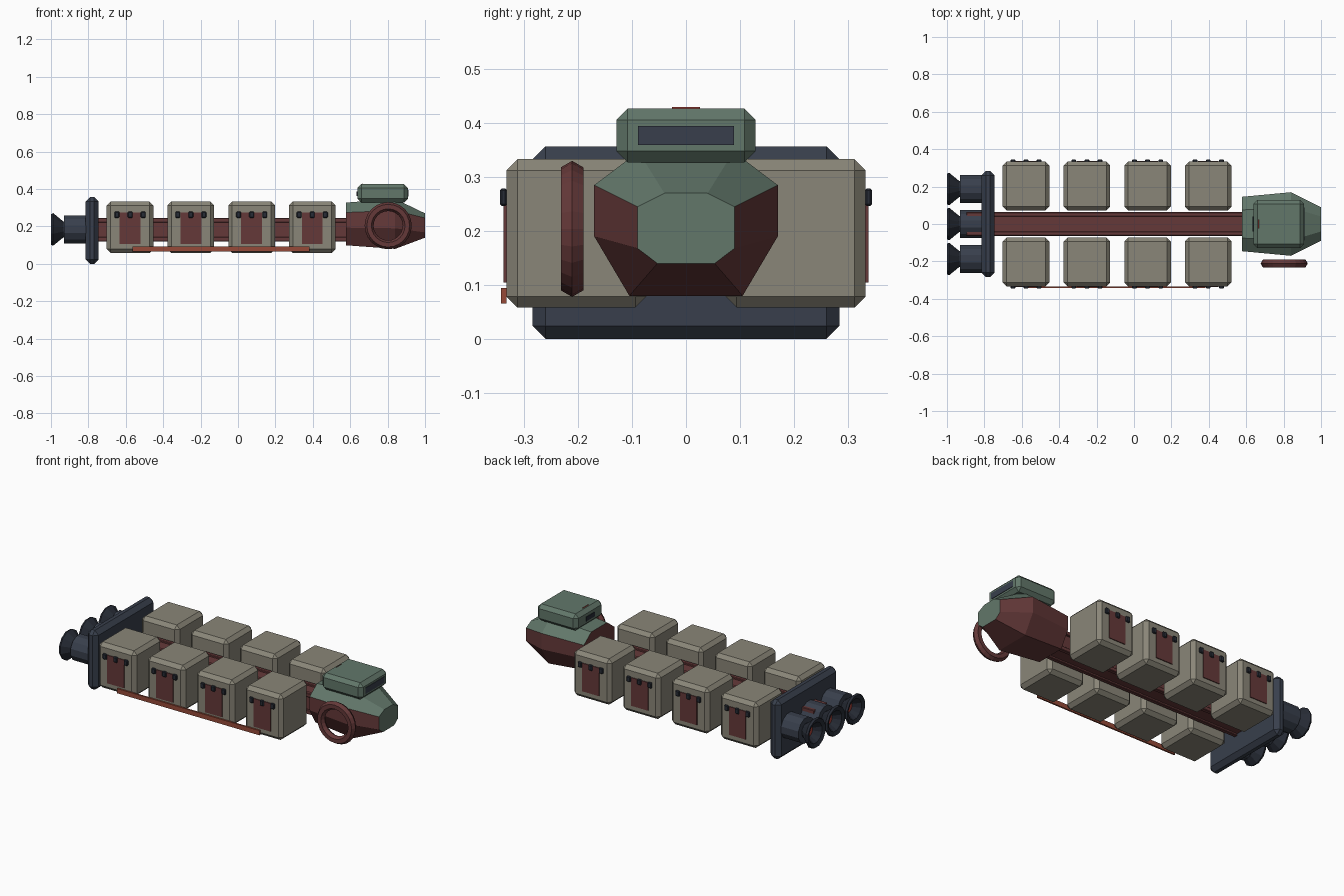
import bpy, bmesh, math
from mathutils import Matrix

if "Cube" in bpy.data.objects:
    bpy.data.objects.remove(bpy.data.objects["Cube"])


def colour(name, hexa):
    m = bpy.data.materials.new(name)
    rgb = [int(hexa[i:i + 2], 16) / 255 for i in (0, 2, 4)]
    m.diffuse_color = [((c + 0.055) / 1.055) ** 2.4 if c > 0.04 else c / 12.92 for c in rgb] + [1]
    m.use_nodes = True
    m.node_tree.nodes["Principled BSDF"].inputs["Base Color"].default_value = m.diffuse_color
    return m


BEIGE = colour("beige", "8a8678")
GREEN = colour("green", "62776a")
MAROON = colour("maroon", "653939")
DARK = colour("dark_slate", "383f4c")
TRIM = colour("trim_dark", "272c36")
ORANGE = colour("rust_orange", "964a38")
RED = colour("signal_red", "a8423a")


def finish(name, bm, *mats):
    bmesh.ops.recalc_face_normals(bm, faces=bm.faces)
    me = bpy.data.meshes.new(name)
    bm.to_mesh(me)
    bm.free()
    for m in mats:
        me.materials.append(m)
    ob = bpy.data.objects.new(name, me)
    bpy.context.collection.objects.link(ob)
    return ob


def box(name, x, y, z, mat, bevel=0.0):
    """Box from (min, max) ranges, with an optional flat chamfer."""
    bm = bmesh.new()
    bmesh.ops.create_cube(bm, size=1)
    for v in bm.verts:
        v.co = [r[0] if c < 0 else r[1] for c, r in zip(v.co, (x, y, z))]
    if bevel:
        bmesh.ops.bevel(bm, geom=bm.edges[:], offset=bevel, segments=1, affect='EDGES')
    return finish(name, bm, mat)


def loft(bm, rings):
    """Skin consecutive rings of points; returns the side faces per band."""
    vs = [[bm.verts.new(p) for p in r] for r in rings]
    n = len(vs[0])
    return [[bm.faces.new((a[i], a[(i + 1) % n], b[(i + 1) % n], b[i])) for i in range(n)]
            for a, b in zip(vs, vs[1:])], vs


def lathe_x(name, profile, y, z, mats, n=12, cap_mat=0):
    """Turn (x, radius) points about an x-axis line and close both ends."""
    bm = bmesh.new()
    rings = [[(x, y + r * math.cos((i + .5) * math.tau / n), z + r * math.sin((i + .5) * math.tau / n))
              for i in range(n)] for x, r in profile]
    _, vs = loft(bm, rings)
    bm.faces.new(vs[0])
    bm.faces.new(vs[-1]).material_index = cap_mat
    return finish(name, bm, *mats)


# Spine: core beam with four corner rails
ZC = 0.182
box("spine_core", (-0.78, 0.62), (-0.052, 0.052), (ZC - 0.052, ZC + 0.052), MAROON)
for sy in (-1, 1):
    for sz in (-1, 1):
        y, z = sy * 0.051, ZC + sz * 0.051
        box("spine_rail", (-0.895, 0.62), (y - 0.012, y + 0.012), (z - 0.012, z + 0.012), MAROON, 0.003)

# Cargo containers with door and clips on the outer side
for cx in (-0.577, -0.252, 0.073, 0.397):
    for s in (-1, 1):
        def out(a, b):
            return tuple(sorted((s * a, s * b)))
        box("container", (cx - 0.125, cx + 0.125), out(0.073, 0.333), (0.058, 0.333), BEIGE, 0.021)
        box("container_door", (cx - 0.056, cx + 0.056), out(0.330, 0.338), (0.105, 0.274), MAROON)
        for dx in (-0.07, 0, 0.07):
            box("door_clip", (cx + dx - 0.013, cx + dx + 0.013), out(0.331, 0.345),
                (0.246, 0.279), TRIM, 0.004)

# Side pipe along the front containers
box("side_pipe", (-0.564, 0.382), (-0.343, -0.333), (0.066, 0.094), ORANGE)

# Engine mounting plate
box("engine_plate", (-0.815, -0.745), (-0.284, 0.284), (0.0, 0.357), DARK, 0.024)

# Three engines with flared, hollow nozzles
for y in (-0.187, 0, 0.187):
    lathe_x("engine_body", [(-0.80, 0.077), (-0.93, 0.077)], y, 0.184, (DARK,))
    lathe_x("engine_nozzle", [(-0.92, 0.042), (-0.935, 0.045), (-0.988, 0.09), (-1.0, 0.085),
                              (-0.992, 0.062), (-0.95, 0.032)], y, 0.184, (TRIM, RED), cap_mat=1)

# Cabin hull: octagonal sections, green upper faces and nose
def section(x, s, half):
    right = [(s * (y), 0.2125 + s * (z - 0.2125)) for y, z in half]
    return [(x, y, z) for y, z in right] + [(x, -y, z) for y, z in reversed(right)]


WIDE = [(0.105, 0.08), (0.17, 0.19), (0.17, 0.285), (0.088, 0.347)]
NOSE = [(0.053, 0.14), (0.09, 0.168), (0.09, 0.245), (0.04, 0.27)]
bm = bmesh.new()
bands, vs = loft(bm, [section(0.577, 0.855, WIDE), section(0.84, 1, WIDE), section(1.0, 1, NOSE)])
for band in bands:
    for i in (2, 3, 4):
        band[i].material_index = 1
bm.faces.new(vs[0])
bm.faces.new(vs[-1]).material_index = 1
finish("cabin_hull", bm, MAROON, GREEN)

# Cockpit on top with front and rear windows and a small rear marker
box("cockpit", (0.638, 0.908), (-0.129, 0.129), (0.327, 0.427), GREEN, 0.021)
box("front_window", (0.904, 0.911), (-0.089, 0.089), (0.359, 0.395), DARK)
box("rear_window", (0.634, 0.642), (-0.04, 0.04), (0.362, 0.388), TRIM)
bm = bmesh.new()
loft(bm, [[(0.64, 0, z0), (0.668, -0.026, z0 + 0.022), (0.668, 0.026, z0 + 0.022)] for z0 in (0.398, 0.408)])
bmesh.ops.holes_fill(bm, edges=bm.edges[:])
finish("rear_marker", bm, RED)

# Docking ring beside the cabin
bm = bmesh.new()
N, M = 24, 6
grid = [[bm.verts.new((0.803 + (0.102 + 0.024 * math.cos(b)) * math.cos(a),
                       -0.211 + 0.024 * math.sin(b),
                       0.204 + (0.102 + 0.024 * math.cos(b)) * math.sin(a)))
         for b in (j * math.tau / M for j in range(M))]
        for a in (i * math.tau / N for i in range(N))]
for i in range(N):
    for j in range(M):
        k, l = (i + 1) % N, (j + 1) % M
        bm.faces.new((grid[i][j], grid[k][j], grid[k][l], grid[i][l]))
finish("docking_ring", bm, MAROON)
